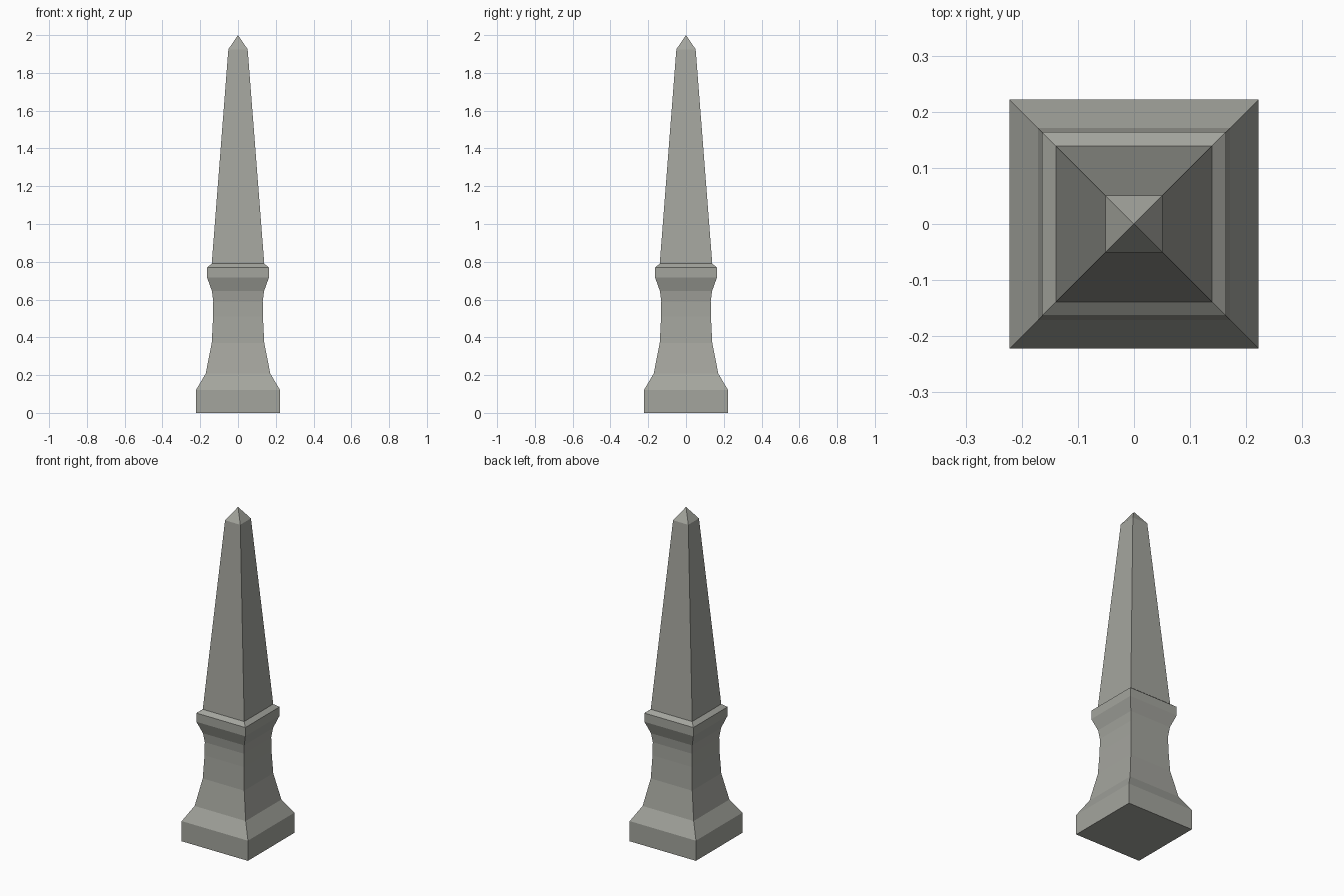
import bpy, bmesh

if "Cube" in bpy.data.objects:
    bpy.data.objects.remove(bpy.data.objects["Cube"])

stone = bpy.data.materials.new("grey stone")
stone.diffuse_color = (0.37, 0.375, 0.34, 1)
stone.use_nodes = True
stone.node_tree.nodes["Principled BSDF"].inputs["Base Color"].default_value = stone.diffuse_color


def square_tower(name, profile, apex=None):
    """Stack square rings of (half width, height); close with a cap or a point."""
    bm = bmesh.new()
    rings = [[bm.verts.new((sx * w, sy * w, z))
              for sx, sy in ((-1, -1), (1, -1), (1, 1), (-1, 1))]
             for w, z in profile]
    for low, high in zip(rings, rings[1:]):
        for i in range(4):
            j = (i + 1) % 4
            bm.faces.new((low[i], low[j], high[j], high[i]))
    bm.faces.new(rings[0][::-1])
    top = rings[-1]
    if apex is None:
        bm.faces.new(top)
    else:
        tip = bm.verts.new((0, 0, apex))
        for i in range(4):
            bm.faces.new((top[i], top[(i + 1) % 4], tip))
    bmesh.ops.recalc_face_normals(bm, faces=bm.faces)
    mesh = bpy.data.meshes.new(name)
    bm.to_mesh(mesh)
    bm.free()
    mesh.materials.append(stone)
    obj = bpy.data.objects.new(name, mesh)
    bpy.context.collection.objects.link(obj)
    return obj


# One continuous stone: plinth, flared pedestal, collar, tapering shaft, pyramid tip
square_tower("obelisk", [
    (0.222, 0.0), (0.222, 0.122),                    # plinth
    (0.171, 0.208), (0.139, 0.371),                  # flared foot
    (0.132, 0.51), (0.131, 0.59), (0.138, 0.645),    # waist
    (0.164, 0.717), (0.164, 0.770), (0.139, 0.790),  # collar
    (0.051, 1.925),                                  # shaft
], apex=2.0)
